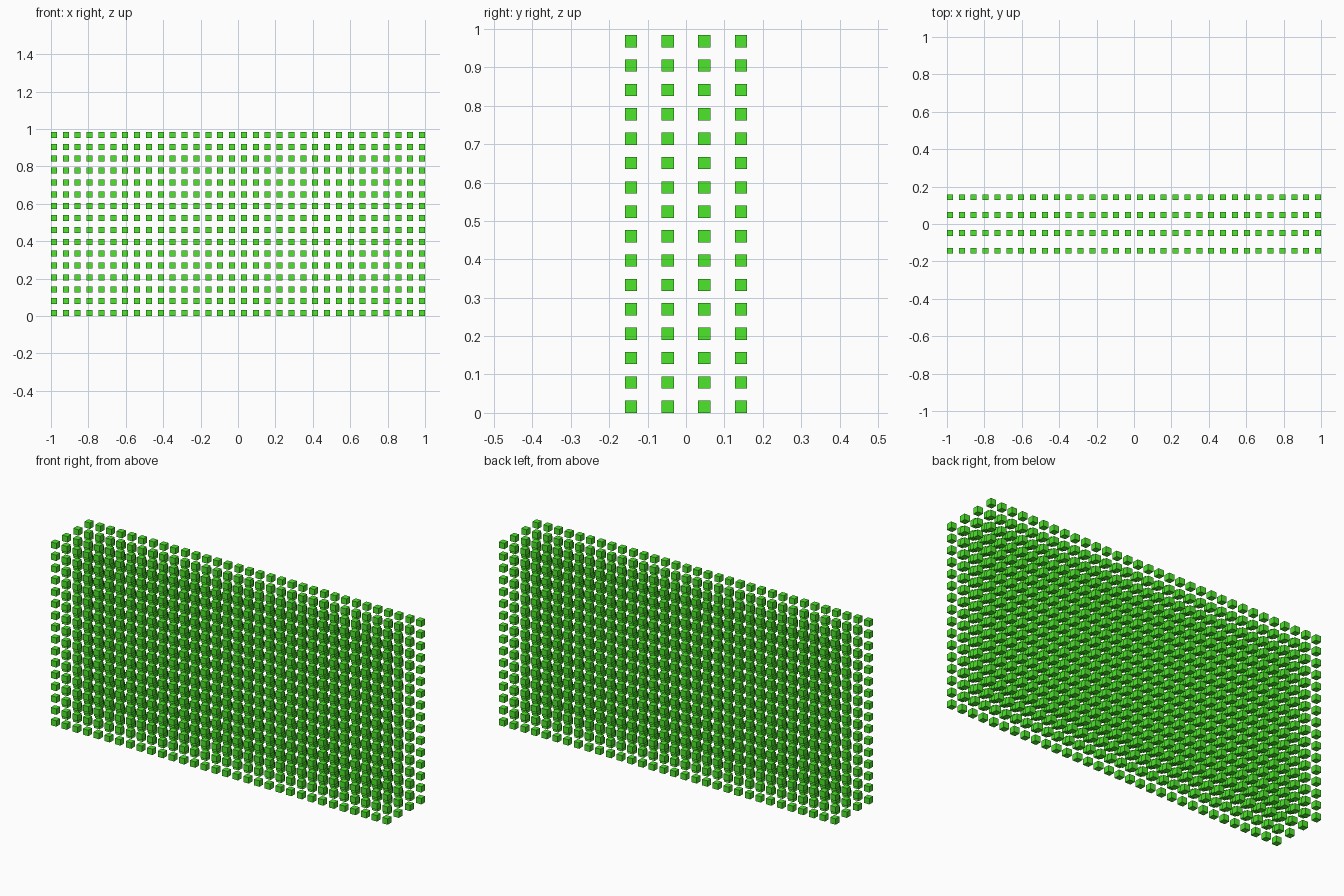
import bpy

if "Cube" in bpy.data.objects:
    bpy.data.objects.remove(bpy.data.objects["Cube"])

# Lattice: 32 x 4 x 16 small cubes, overall length 2
NX, NY, NZ = 32, 4, 16
STEP = 2 / 31.5            # spacing along x and z
SIZE = STEP / 2            # cube edge
STEP_Y = STEP * 1.5        # wider spacing in depth

green = bpy.data.materials.new("bright_green")
green.diffuse_color = (0.075, 0.79, 0.025, 1)
green.use_nodes = True
green.node_tree.nodes["Principled BSDF"].inputs["Base Color"].default_value = green.diffuse_color

# First cube: lower, left, front corner of the lattice
bpy.ops.mesh.primitive_cube_add(
    size=SIZE,
    location=(-(NX - 1) * STEP / 2, -(NY - 1) * STEP_Y / 2, SIZE / 2))
lattice = bpy.context.object
lattice.name = "cube_lattice"
lattice.data.materials.append(green)

# Repeat along each axis
for name, count, offset in (("columns", NX, (STEP, 0, 0)),
                            ("layers", NY, (0, STEP_Y, 0)),
                            ("rows", NZ, (0, 0, STEP))):
    mod = lattice.modifiers.new(name, 'ARRAY')
    mod.use_relative_offset = False
    mod.use_constant_offset = True
    mod.constant_offset_displace = offset
    mod.count = count
